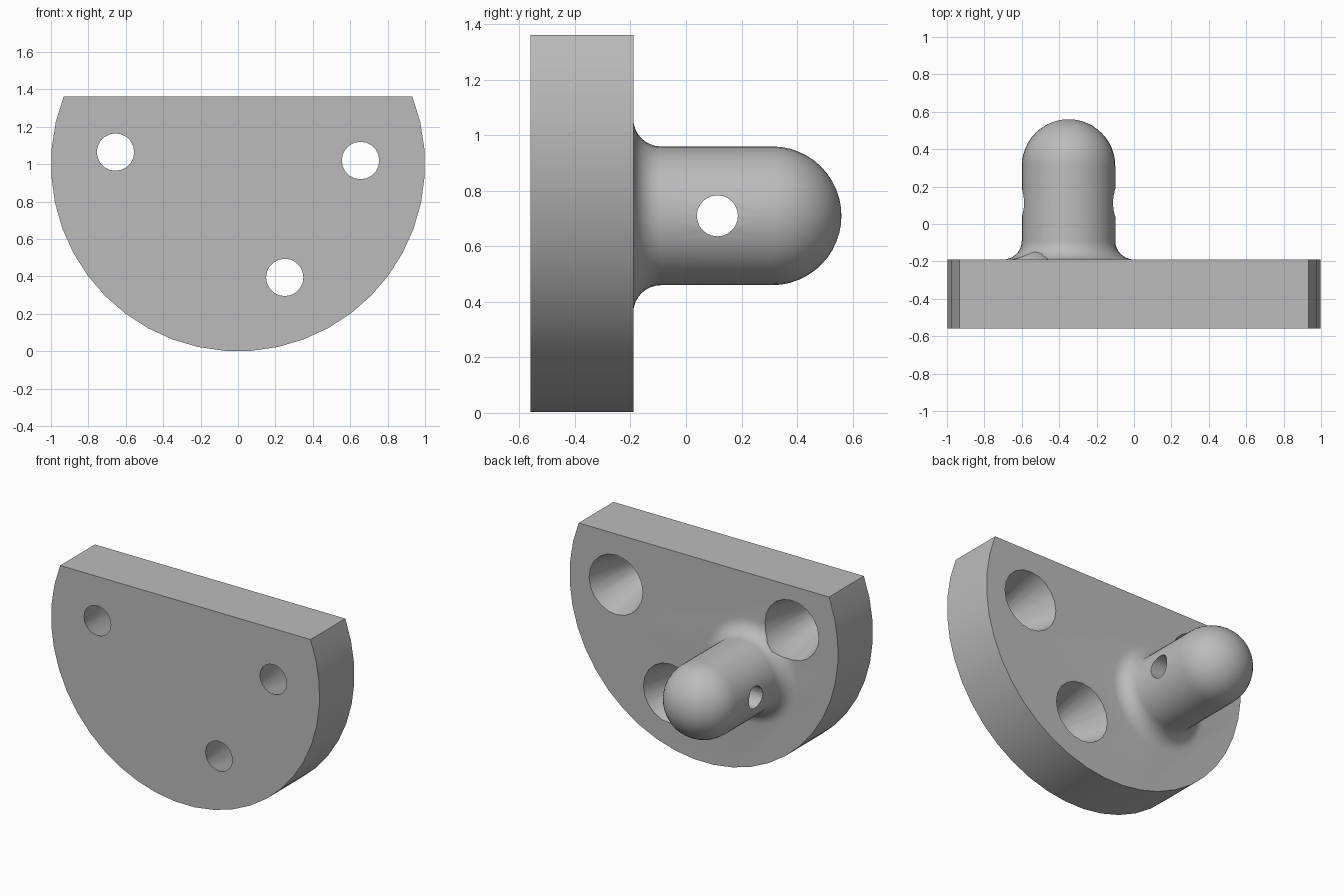
import bpy, bmesh, math
from mathutils import Matrix, Vector

cube = bpy.data.objects.get("Cube")
if cube:
    bpy.data.objects.remove(cube, do_unlink=True)

FRONT, BACK = -0.56, -0.19
PIN_X, PIN_Z, PIN_R, FILLET = -0.35, 0.71, 0.25, 0.10

grey = bpy.data.materials.new("plain grey")
grey.use_nodes = True
colour = (0.5, 0.5, 0.5, 1)
grey.diffuse_color = colour
grey.node_tree.nodes["Principled BSDF"].inputs["Base Color"].default_value = colour


def finish(name, bm):
    bmesh.ops.remove_doubles(bm, verts=bm.verts, dist=1e-5)
    bmesh.ops.recalc_face_normals(bm, faces=bm.faces)
    mesh = bpy.data.meshes.new(name)
    bm.to_mesh(mesh)
    bm.free()
    mesh.materials.append(grey)
    obj = bpy.data.objects.new(name, mesh)
    bpy.context.collection.objects.link(obj)
    return obj


def lathe(name, profile, x, z, steps):
    """Spin (radius, y) points around a line parallel to y."""
    bm = bmesh.new()
    verts = [bm.verts.new((x + r, y, z)) for r, y in profile]
    edges = [bm.edges.new(pair) for pair in zip(verts, verts[1:])]
    bmesh.ops.spin(bm, geom=verts + edges, cent=(x, 0, z), axis=(0, 1, 0),
                   angle=math.tau, steps=steps)
    return finish(name, bm)


def combine(target, tool, operation):
    mod = target.modifiers.new(tool.name, 'BOOLEAN')
    mod.operation, mod.solver, mod.object = operation, 'EXACT', tool
    bpy.context.view_layer.objects.active = target
    bpy.ops.object.modifier_apply(modifier=mod.name)
    bpy.data.objects.remove(tool, do_unlink=True)


# Plate: disc with its top cut flat
corner = math.asin(0.362)
sweep = math.pi + 2 * corner
sides = 27
bm = bmesh.new()
outline = []
for i in range(sides + 1):
    a = corner - sweep * i / sides
    outline.append(bm.verts.new((math.cos(a), FRONT, 1 + math.sin(a))))
face = bm.faces.new(outline)
wall = bmesh.ops.extrude_face_region(bm, geom=[face])
bmesh.ops.translate(bm, vec=(0, BACK - FRONT, 0),
                    verts=[g for g in wall["geom"] if isinstance(g, bmesh.types.BMVert)])
plate = finish("mounting_plate", bm)

# Pin: filleted foot, straight shaft, round end
profile = [(0, BACK - 0.1), (PIN_R + FILLET, BACK - 0.1)]
for i in range(9):
    a = math.pi / 2 * i / 8
    profile.append((PIN_R + FILLET * (1 - math.sin(a)), BACK + FILLET * (1 - math.cos(a))))
for i in range(13):
    a = math.pi / 2 * i / 12
    profile.append((PIN_R * math.cos(a), 0.31 + PIN_R * math.sin(a)))
profile[-1] = (0, 0.56)
combine(plate, lathe("pin", profile, PIN_X, PIN_Z, 36), 'UNION')

# Tapered screw holes, wider at the back
for x, z in ((-0.655, 1.065), (0.655, 1.02), (0.25, 0.395)):
    taper = [(0, FRONT - 0.1), (0.1, FRONT - 0.1), (0.1, FRONT),
             (0.2, BACK), (0.2, BACK + 0.2), (0, BACK + 0.2)]
    combine(plate, lathe("screw_hole", taper, x, z, 20), 'DIFFERENCE')

# Cross hole through the pin
bm = bmesh.new()
bmesh.ops.create_cone(bm, cap_ends=True, segments=24, radius1=0.074, radius2=0.074, depth=0.8,
                      matrix=Matrix.Translation(Vector((PIN_X, 0.113, PIN_Z)))
                      @ Matrix.Rotation(math.pi / 2, 4, 'Y'))
combine(plate, finish("cross_hole", bm), 'DIFFERENCE')

# Smooth curved faces, keep the rims sharp
plate.name = "plate_with_pin"
bpy.ops.object.select_all(action='DESELECT')
plate.select_set(True)
bpy.context.view_layer.objects.active = plate
bpy.ops.object.shade_smooth_by_angle(angle=math.radians(30))
